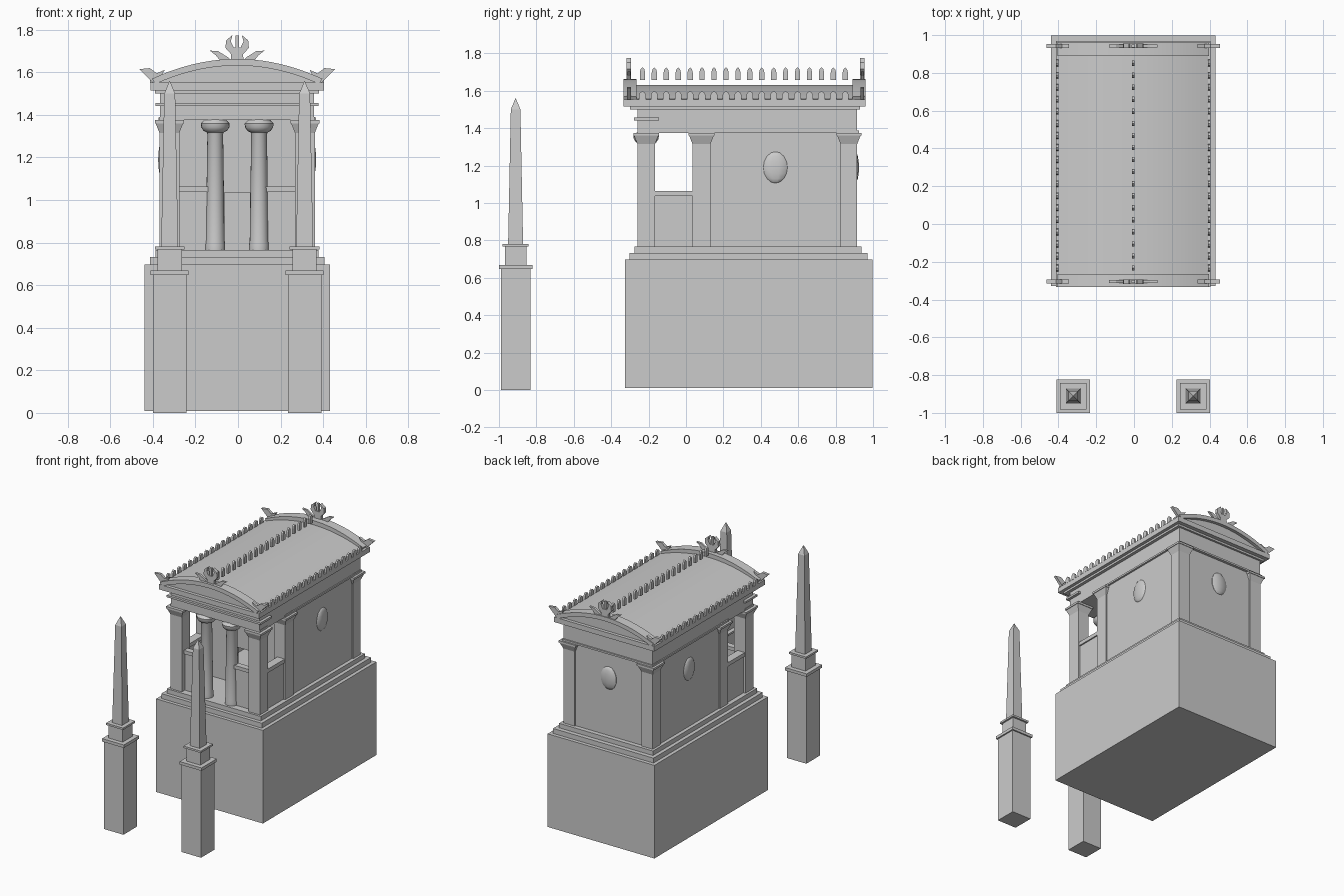
import bpy, bmesh, math
from mathutils import Matrix

cube = bpy.data.objects.get("Cube")
if cube:
    bpy.data.objects.remove(cube)

stone = bpy.data.materials.new("pale_grey_stone")
stone.use_nodes = True
GREY = (0.6, 0.6, 0.6, 1)
stone.diffuse_color = GREY
stone.node_tree.nodes["Principled BSDF"].inputs["Base Color"].default_value = GREY
CX = -0.004  # building axis


def finish(name, bm, smooth=False):
    bmesh.ops.recalc_face_normals(bm, faces=bm.faces)
    me = bpy.data.meshes.new(name)
    bm.to_mesh(me)
    bm.free()
    me.materials.append(stone)
    ob = bpy.data.objects.new(name, me)
    bpy.context.collection.objects.link(ob)
    if smooth:
        bpy.ops.object.select_all(action='DESELECT')
        ob.select_set(True)
        bpy.context.view_layer.objects.active = ob
        bpy.ops.object.shade_smooth_by_angle(angle=math.radians(40))
    return ob


def block(name, x, y, z, grow=0, taper=1):
    """Box from (min, max) ranges; the top can flare by grow or scale by taper."""
    cx, cy = sum(x) / 2 + CX, sum(y) / 2
    hx, hy = (x[1] - x[0]) / 2, (y[1] - y[0]) / 2
    bm = bmesh.new()
    rings = []
    for h, g, t in ((z[0], 0, 1), (z[1], grow, taper)):
        rings.append([bm.verts.new((cx + sx * (hx + g) * t, cy + sy * (hy + g) * t, h))
                      for sx, sy in ((-1, -1), (1, -1), (1, 1), (-1, 1))])
    low, top = rings
    bm.faces.new(low[::-1])
    bm.faces.new(top)
    for i in range(4):
        j = (i + 1) % 4
        bm.faces.new((low[i], low[j], top[j], top[i]))
    return finish(name, bm)


def plate(name, pts, y, smooth=False):
    """Outline in x/z extruded between two y values."""
    bm = bmesh.new()
    face = bm.faces.new([bm.verts.new((px + CX, y[0], pz)) for px, pz in pts])
    new = bmesh.ops.extrude_face_region(bm, geom=[face])["geom"]
    bmesh.ops.translate(bm, vec=(0, y[1] - y[0], 0),
                        verts=[v for v in new if isinstance(v, bmesh.types.BMVert)])
    return finish(name, bm, smooth)


def lathe(name, x, y, profile, sides=20):
    bm = bmesh.new()
    rings = [[bm.verts.new((x + CX + r * math.cos(2 * math.pi * i / sides),
                            y + r * math.sin(2 * math.pi * i / sides), z))
              for i in range(sides)] for r, z in profile]
    for a, b in zip(rings, rings[1:]):
        for i in range(sides):
            j = (i + 1) % sides
            bm.faces.new((a[i], a[j], b[j], b[i]))
    bm.faces.new(rings[0][::-1])
    bm.faces.new(rings[-1])
    return finish(name, bm, True)


def arc(w, edge, apex, n=20):
    return [(w * t, edge + (apex - edge) * (1 - t * t))
            for t in (2 * i / n - 1 for i in range(n + 1))]


# Podium and steps
block("podium", (-0.436, 0.436), (-0.327, 0.997), (0.01, 0.697))
block("lower_step", (-0.41, 0.41), (-0.302, 0.97), (0.697, 0.733))
block("upper_step", (-0.383, 0.383), (-0.276, 0.938), (0.733, 0.766))

# Chamber walls with a low doorway
FLOOR, WALL_TOP = 0.766, 1.39
for s, side in ((-1, "right"), (1, "left")):
    block(side + "_wall", sorted((s * 0.32, s * 0.356)), (0.05, 0.9), (FLOOR, WALL_TOP))
    block(side + "_door_wall", sorted((s * 0.06, s * 0.33)), (0.06, 0.1), (FLOOR, WALL_TOP))
block("door_lintel_wall", (-0.06, 0.06), (0.06, 0.1), (1.035, WALL_TOP))
block("back_wall", (-0.33, 0.33), (0.87, 0.905), (FLOOR, WALL_TOP))

# Square piers with flared capitals, and low screens with rails
for s, side in ((-1, "right"), (1, "left")):
    for part, y0, y1 in (("front", -0.26, -0.166), ("middle", 0.035, 0.131), ("back", 0.826, 0.915)):
        x = sorted((s * 0.272, s * 0.365))
        block(f"{side}_{part}_pier", x, (y0, y1), (FLOOR, WALL_TOP))
        block(f"{side}_{part}_capital", x, (y0, y1), (1.315, 1.36), grow=0.018)
        block(f"{side}_{part}_abacus", (x[0] - 0.022, x[1] + 0.022),
              (y0 - 0.022, y1 + 0.022), (1.36, 1.375))
    block(side + "_side_screen", sorted((s * 0.31, s * 0.35)), (-0.17, 0.04), (FLOOR, 1.04))
    block(side + "_side_rail", sorted((s * 0.3, s * 0.36)), (-0.17, 0.04), (1.037, 1.065))
    block(side + "_front_screen", sorted((s * 0.11, s * 0.28)), (-0.225, -0.2), (FLOOR, 1.04))
    block(side + "_front_rail", sorted((s * 0.11, s * 0.28)), (-0.235, -0.19), (1.037, 1.063))
    # Round porch columns
    lathe(side + "_column", s * 0.103, -0.213,
          [(0.047, FLOOR), (0.047, 0.79), (0.044, 0.81), (0.037, 1.31), (0.04, 1.318),
           (0.055, 1.325), (0.066, 1.342), (0.068, 1.36), (0.05, 1.378)])

# Entablature
block("architrave", (-0.362, 0.362), (-0.26, 0.915), (1.375, 1.517))
block("front_fascia", (-0.383, 0.383), (-0.278, -0.145), (1.442, 1.457))
block("wall_moulding", (-0.37, 0.37), (0.03, 0.925), (1.375, 1.388))
block("cornice_underside", (-0.385, 0.385), (-0.3, 0.93), (1.5, 1.52))
block("cornice", (-0.408, 0.408), (-0.334, 0.96), (1.515, 1.552))

# Curved roof and the two arched pediments
plate("roof", [(-0.395, 1.54)] + arc(0.395, 1.555, 1.632) + [(0.395, 1.54)], (-0.28, 0.9), True)
for part, y0, y1, t0, t1 in (("front", -0.334, -0.265, -0.31, -0.27),
                             ("back", 0.89, 0.96, 0.895, 0.936)):
    plate(part + "_pediment_rim",
          arc(0.4, 1.57, 1.663) + arc(0.385, 1.545, 1.632)[::-1], (y0, y1), True)
    plate(part + "_pediment_face",
          [(-0.38, 1.54)] + arc(0.38, 1.548, 1.635) + [(0.38, 1.54)], (t0, t1), True)


# Rows of upright roof ornaments
def ornament_row(name, x, z, h, w):
    half = [(w, 0), (w, h * 0.6), (w * 0.7, h * 0.85)]
    pts = half + [(0, h)] + [(-a, b) for a, b in half[::-1]]
    bm = bmesh.new()
    face = bm.faces.new([bm.verts.new((x + CX - 0.007, a - 0.233, z + b)) for a, b in pts])
    new = bmesh.ops.extrude_face_region(bm, geom=[face])["geom"]
    bmesh.ops.translate(bm, vec=(0.014, 0, 0),
                        verts=[v for v in new if isinstance(v, bmesh.types.BMVert)])
    ob = finish(name, bm)
    mod = ob.modifiers.new("repeat", 'ARRAY')
    mod.count = 18
    mod.use_relative_offset = False
    mod.use_constant_offset = True
    mod.constant_offset_displace = (0, 0.0638, 0)


ornament_row("ridge_ornaments", 0, 1.658, 0.067, 0.014)
ornament_row("right_eave_ornaments", -0.402, 1.55, 0.048, 0.018)
ornament_row("left_eave_ornaments", 0.402, 1.55, 0.048, 0.018)

# Leaf ornaments on the pediment peaks and corners
CORNER = [(0.46, 1.615), (0.41, 1.62), (0.378, 1.595), (0.34, 1.612),
          (0.36, 1.575), (0.395, 1.55), (0.42, 1.575)]
LEAF = [(0.128, 1.702), (0.09, 1.7), (0.045, 1.672), (0.02, 1.65), (0.075, 1.648), (0.1, 1.68)]
HORN = [(0.03, 1.65), (0.028, 1.685), (0.055, 1.715), (0.052, 1.75), (0.022, 1.775),
        (0.03, 1.745), (0.016, 1.716)]
for part, y in (("front", -0.305), ("back", 0.943)):
    for s, side in ((-1, "right"), (1, "left")):
        plate(f"{part}_{side}_corner_leaf", [(s * a, b) for a, b in CORNER], (y - 0.01, y + 0.01))
        plate(f"{part}_{side}_peak_leaf", [(s * a, b) for a, b in LEAF], (y - 0.008, y + 0.008))
    plate(part + "_peak_crescent", HORN + [(-a, b) for a, b in HORN[::-1]], (y - 0.012, y + 0.012))
    block(part + "_peak_pin", (-0.008, 0.008), (y - 0.008, y + 0.008), (1.7, 1.772))


# Oval bosses on the outer walls
def boss(name, x, y, size):
    bm = bmesh.new()
    bmesh.ops.create_uvsphere(bm, u_segments=10, v_segments=8, radius=1,
                              matrix=Matrix.LocRotScale((x + CX, y, 1.19), None, size))
    finish(name, bm, True)


boss("right_boss", -0.354, 0.478, (0.018, 0.067, 0.085))
boss("left_boss", 0.354, 0.478, (0.018, 0.067, 0.085))
boss("back_boss", 0, 0.903, (0.067, 0.022, 0.085))

# Pair of free-standing obelisks
for s, side in ((-1, "right"), (1, "left")):
    for part, r, z0, z1, taper in (("pedestal", 0.079, 0, 0.647, 1),
                                   ("pedestal_cap", 0.089, 0.647, 0.669, 1),
                                   ("plinth", 0.057, 0.669, 0.767, 1),
                                   ("plinth_cap", 0.07, 0.767, 0.781, 1),
                                   ("shaft", 0.04, 0.781, 1.5, 0.64),
                                   ("tip", 0.0256, 1.5, 1.559, 0.05)):
        block(f"{side}_obelisk_{part}", (s * 0.317 - r, s * 0.317 + r),
              (-0.911 - r, -0.911 + r), (z0, z1), taper=taper)
